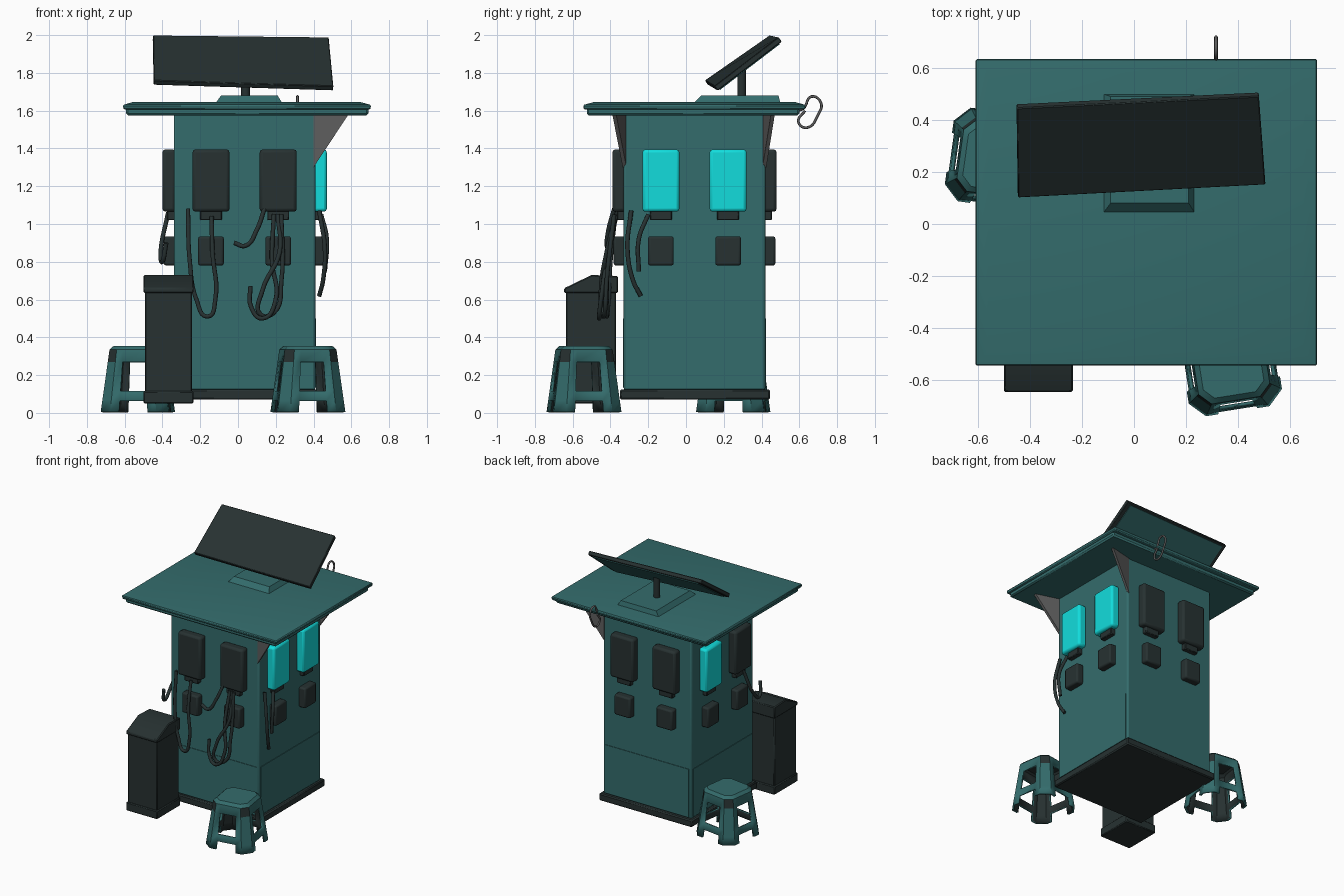
import bpy, bmesh, math
from mathutils import Vector, Matrix

cube = bpy.data.objects.get("Cube")
if cube:
    bpy.data.objects.remove(cube, do_unlink=True)


def material(name, rgb):
    m = bpy.data.materials.new(name)
    m.use_nodes = True
    m.diffuse_color = (*rgb, 1)
    m.node_tree.nodes["Principled BSDF"].inputs["Base Color"].default_value = (*rgb, 1)
    return m


TEAL = material("teal paint", (0.034, 0.15, 0.15))
DARK = material("charcoal plastic", (0.02, 0.031, 0.031))
CYAN = material("cyan screen", (0.006, 0.72, 0.72))
GREY = material("grey metal", (0.11, 0.11, 0.11))


def finish(obj, bevel=0, segments=1):
    """Add an optional bevel and smooth shading with sharp edges."""
    if bevel:
        mod = obj.modifiers.new("bevel", "BEVEL")
        mod.width, mod.segments, mod.limit_method = bevel, segments, "ANGLE"
    bpy.ops.object.select_all(action="DESELECT")
    obj.select_set(True)
    bpy.context.view_layer.objects.active = obj
    bpy.ops.object.shade_smooth_by_angle(angle=math.radians(35))
    return obj


def loft(name, rings, mat, bevel=0, segments=1):
    """Closed solid through rings of equal point count."""
    bm = bmesh.new()
    loops = [[bm.verts.new(p) for p in ring] for ring in rings]
    n = len(loops[0])
    for a, b in zip(loops, loops[1:]):
        for i in range(n):
            j = (i + 1) % n
            bm.faces.new((a[i], a[j], b[j], b[i]))
    bm.faces.new(loops[0][::-1])
    bm.faces.new(loops[-1])
    bmesh.ops.recalc_face_normals(bm, faces=bm.faces)
    me = bpy.data.meshes.new(name)
    bm.to_mesh(me)
    bm.free()
    me.materials.append(mat)
    obj = bpy.data.objects.new(name, me)
    bpy.context.collection.objects.link(obj)
    return finish(obj, bevel, segments)


def rect(x0, x1, y0, y1, z):
    return [(x0, y0, z), (x1, y0, z), (x1, y1, z), (x0, y1, z)]


def box(name, x, y, z, mat, bevel=0, segments=1):
    return loft(name, [rect(*x, *y, h) for h in z], mat, bevel, segments)


def tube(name, points, radius, mat, cyclic=False):
    cu = bpy.data.curves.new(name, "CURVE")
    cu.dimensions, cu.bevel_depth, cu.bevel_resolution = "3D", radius, 2
    cu.resolution_u, cu.use_fill_caps = 6, True
    sp = cu.splines.new("BEZIER")
    sp.bezier_points.add(len(points) - 1)
    for bp, p in zip(sp.bezier_points, points):
        bp.co = p
        bp.handle_left_type = bp.handle_right_type = "AUTO"
    sp.use_cyclic_u = cyclic
    cu.materials.append(mat)
    obj = bpy.data.objects.new(name, cu)
    bpy.context.collection.objects.link(obj)
    return obj


# Cabin, plinth and roof
box("base_plinth", (-0.36, 0.43), (-0.35, 0.445), (0.07, 0.125), DARK, 0.008)
box("cabin_body", (-0.34, 0.41), (-0.33, 0.42), (0.12, 1.59), TEAL, 0.012, 2)
box("roof_lip", (-0.592, 0.69), (-0.525, 0.6), (1.575, 1.615), TEAL, 0.01)
loft("roof_slab", [rect(-0.605, 0.7, -0.54, 0.63, 1.605),
                   rect(-0.61, 0.705, -0.545, 0.635, 1.63),
                   rect(-0.56, 0.65, -0.49, 0.58, 1.645)], TEAL, 0.006)
loft("roof_mount", [rect(-0.12, 0.235, 0.04, 0.5, 1.638),
                    rect(-0.09, 0.21, 0.08, 0.49, 1.68)], TEAL)

# Solar panel on its pole
tube("panel_pole", [(0.04, 0.295, 1.66), (0.04, 0.295, 1.85)], 0.023, DARK)
top = [Vector(p) for p in ((-0.445, 0.1, 1.76), (0.505, 0.15, 1.73),
                           (0.48, 0.49, 1.99), (-0.45, 0.445, 2.0))]
normal = (top[1] - top[0]).cross(top[3] - top[0]).normalized()
under = [p - normal * 0.03 for p in top]
loft("solar_panel", [under, top], DARK, 0.004)
mid = sum(under, Vector()) / 4
plate = [mid + (p - mid) * 0.93 for p in under]
loft("panel_backing", [[p - normal * 0.006 for p in plate], plate], TEAL)

# Wall units: each side is built facing front, then turned into place
HALF = 0.375
CENTRE = Matrix.Translation((0.035, 0.045, 0))
SIDES = ("front", "left", "back", "right")
for k, side in enumerate(SIDES):
    turn = CENTRE @ Matrix.Rotation(k * math.pi / 2, 4, "Z")
    parts = [box(f"{side}_lower_panel", (-0.355, 0.355), (-HALF - 0.004, -HALF + 0.01),
                 (0.135, 0.5), TEAL)]
    for u in (-0.178, 0.178):
        lit = side == "left" or (side == "right" and u < 0)
        tag = f"{side}_{'a' if u < 0 else 'b'}"
        parts.append(box(tag + "_screen", (u - 0.098, u + 0.098), (-HALF - 0.06, -HALF + 0.01),
                         (1.065, 1.395), CYAN if lit else DARK, 0.016, 2))
        parts.append(box(tag + "_screen_mount", (u - 0.058, u + 0.058), (-HALF - 0.035, -HALF + 0.01),
                         (1.02, 1.08), DARK, 0.005))
        parts.append(box(tag + "_socket", (u - 0.068, u + 0.068), (-HALF - 0.053, -HALF + 0.01),
                         (0.78, 0.935), DARK, 0.012, 2))
    for p in parts:
        p.matrix_world = turn

# Roof brackets on the left side
for tag, y, out in (("front", -0.325, -0.38), ("back", 0.415, 0.46)):
    tri = [Vector(p) for p in ((0.4, y, 1.3), (0.4, y, 1.58), (0.585, out, 1.58))]
    shift = Vector((0, 0.01, 0))
    loft(f"{tag}_roof_bracket", [[p - shift for p in tri], [p + shift for p in tri]], GREY)

# Hook at the back of the roof
hook = [(0.58, 1.6), (0.62, 1.61), (0.665, 1.675), (0.715, 1.64), (0.7, 1.58),
        (0.64, 1.51), (0.595, 1.54), (0.63, 1.6)]
tube("roof_hook", [(0.315, y, z) for y, z in hook], 0.007, GREY)

# Hanging cables
cables = {
    "front_cable_a": [(-0.265, -0.37, 1.08), (-0.255, -0.4, 0.8), (-0.22, -0.41, 0.6), (-0.16, -0.42, 0.51),
                      (-0.12, -0.42, 0.6), (-0.135, -0.41, 0.85), (-0.14, -0.37, 1.04)],
    "front_cable_b": [(-0.02, -0.41, 0.9), (0.04, -0.42, 0.885), (0.1, -0.41, 0.97), (0.14, -0.38, 1.08)],
    "front_cable_c": [(0.21, -0.37, 1.05), (0.22, -0.42, 0.85), (0.13, -0.45, 0.65), (0.12, -0.44, 0.52),
                      (0.19, -0.43, 0.53), (0.23, -0.42, 0.7), (0.23, -0.38, 1.05)],
    "front_cable_d": [(0.19, -0.37, 1.05), (0.18, -0.42, 0.8), (0.2, -0.45, 0.6), (0.13, -0.46, 0.5),
                      (0.07, -0.45, 0.56), (0.065, -0.44, 0.67)],
    "left_cable_a": [(0.43, -0.29, 1.07), (0.46, -0.31, 0.87), (0.45, -0.28, 0.7), (0.43, -0.24, 0.62)],
    "left_cable_b": [(0.44, -0.2, 1.05), (0.47, -0.25, 0.92), (0.46, -0.25, 0.75)],
    "right_cable": [(-0.37, -0.16, 1.06), (-0.41, -0.24, 0.85), (-0.4, -0.32, 0.8), (-0.38, -0.36, 0.9)],
}
for name, path in cables.items():
    tube(name, path, 0.012, DARK)

# Waste bin with a sloping lid
def bin_section(name, outline, x0, x1, bevel):
    loft(name, [[(x, y, z) for y, z in outline] for x in (x0, x1)], DARK, bevel)


bin_section("bin_body", [(-0.635, 0.07), (-0.37, 0.07), (-0.37, 0.66), (-0.635, 0.64)], -0.492, -0.243, 0.006)
bin_section("bin_lid", [(-0.645, 0.635), (-0.36, 0.635), (-0.36, 0.725), (-0.5, 0.73), (-0.645, 0.66)],
            -0.5, -0.235, 0.006)
box("bin_foot", (-0.5, -0.235), (-0.645, -0.36), (0.05, 0.115), DARK, 0.006)


# Stools: tapered shell with chamfered corners and openings cut between the legs
def stool(name, x, y, angle):
    levels = [0.005, 0.065, 0.115, 0.27, 0.335, 0.355]
    bm = bmesh.new()
    rings = []
    for z in levels:
        h = 0.182 - 0.13 * z - (0.018 if z > 0.34 else 0)
        c, w = h * 0.68, h * 0.42
        ring = []
        for k in range(4):
            rot = Matrix.Rotation(k * math.pi / 2, 3, "Z")
            ring += [bm.verts.new(rot @ Vector((s, -h, z))) for s in (-c, -w, w, c)]
        rings.append(ring)
    for lv, (a, b) in enumerate(zip(rings, rings[1:])):
        for i in range(16):
            if i % 4 == 1 and lv in (0, 2):
                continue
            j = (i + 1) % 16
            f = bm.faces.new((a[i], a[j], b[j], b[i]))
            if i % 4 == 3 and lv == 3:
                f.material_index = 1
    bm.faces.new(rings[-1])
    # dark slot at the top of each corner
    slots = [f for f in bm.faces if f.material_index == 1]
    bmesh.ops.inset_individual(bm, faces=slots, thickness=0.008, depth=-0.006)
    me = bpy.data.meshes.new(name)
    bm.to_mesh(me)
    bm.free()
    for m in (TEAL, DARK):
        me.materials.append(m)
    obj = bpy.data.objects.new(name, me)
    bpy.context.collection.objects.link(obj)
    obj.location, obj.rotation_euler.z = (x, y, 0), angle
    shell = obj.modifiers.new("wall", "SOLIDIFY")
    shell.thickness, shell.offset, shell.material_offset = 0.016, -1, 1
    finish(obj)


stool("front_stool", 0.37, -0.54, math.radians(9))
stool("side_stool", -0.53, 0.25, math.radians(-8))
